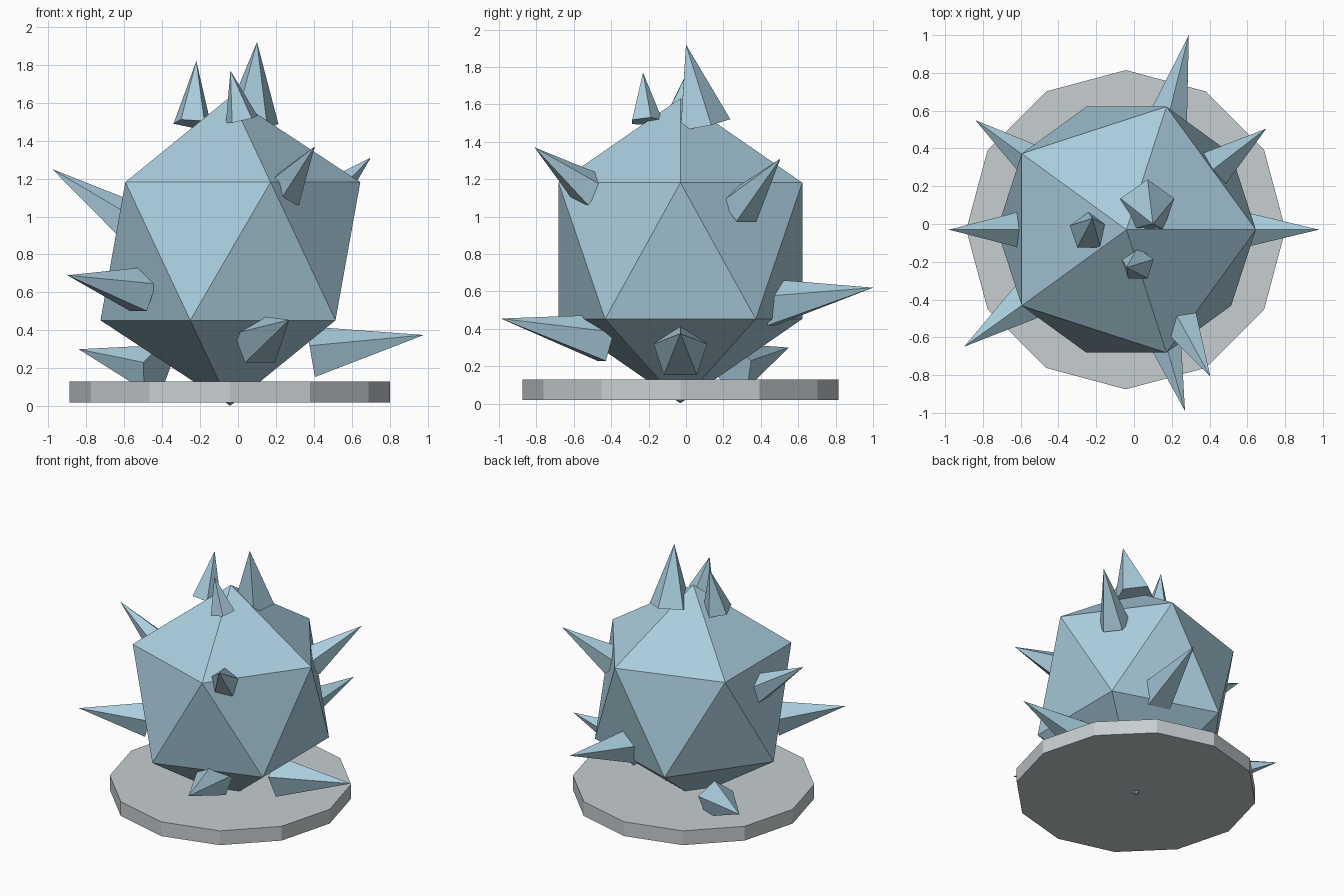
import bpy
import math
from mathutils import Vector, Matrix

cube = bpy.data.objects.get("Cube")
if cube:
    bpy.data.objects.remove(cube, do_unlink=True)


def make_material(name, rgb):
    mat = bpy.data.materials.new(name)
    mat.use_nodes = True
    mat.diffuse_color = (*rgb, 1)
    mat.node_tree.nodes["Principled BSDF"].inputs["Base Color"].default_value = (*rgb, 1)
    return mat


ice_blue = make_material("ice blue", (0.40, 0.61, 0.72))
pale_grey = make_material("pale grey", (0.57, 0.61, 0.63))


def finish(name, mat):
    obj = bpy.context.object
    obj.name = name
    obj.data.materials.append(mat)
    return obj


def spike(name, base, tip, radius):
    """Five-sided cone from base centre to tip, one base corner turned upward."""
    base, tip = Vector(base), Vector(tip)
    axis = (tip - base).normalized()
    up = Vector((0, 1, 0)) if axis.z > 0.8 else Vector((0, 0, 1))
    side = up.cross(axis).normalized()
    turn = Matrix((side, axis.cross(side), axis)).transposed()
    bpy.ops.mesh.primitive_cone_add(vertices=5, radius1=radius, radius2=0,
                                    depth=(tip - base).length)
    obj = finish(name, ice_blue)
    obj.matrix_world = Matrix.Translation((base + tip) / 2) @ turn.to_4x4()


# Faceted body, slightly taller than wide
bpy.ops.mesh.primitive_ico_sphere_add(subdivisions=1, radius=1, location=(-0.04, -0.03, 0.817))
body = finish("body", ice_blue)
body.scale = (0.766, 0.766, 0.815)

# Twelve-sided base plate
bpy.ops.mesh.primitive_cylinder_add(vertices=12, radius=0.845, depth=0.11,
                                    location=(-0.043, -0.03, 0.075))
finish("base_plate", pale_grey)

# Spikes: base centre, tip, radius
spikes = {
    "top_right_spike": ((-0.24, -0.04, 1.49), (-0.22, 0.03, 1.82), 0.105),
    "top_back_spike": ((0.07, 0.09, 1.49), (0.10, 0.00, 1.92), 0.15),
    "top_front_spike": ((0.02, -0.215, 1.51), (-0.04, -0.23, 1.77), 0.09),
    "upper_right_spike": ((-0.59, -0.03, 0.98), (-0.98, -0.03, 1.25), 0.11),
    "front_right_spike": ((-0.51, -0.37, 0.605), (-0.90, -0.65, 0.69), 0.13),
    "lower_back_right_spike": ((-0.43, 0.25, 0.19), (-0.84, 0.55, 0.30), 0.135),
    "lower_left_spike": ((0.385, -0.03, 0.273), (0.98, -0.03, 0.375), 0.15),
    "upper_front_left_spike": ((0.24, -0.51, 1.135), (0.405, -0.81, 1.37), 0.11),
    "upper_back_left_spike": ((0.42, 0.29, 1.05), (0.70, 0.505, 1.31), 0.115),
    "back_spike": ((0.15, 0.44, 0.53), (0.29, 1.00, 0.62), 0.14),
    "lower_front_spike": ((0.11, -0.43, 0.34), (0.27, -0.99, 0.455), 0.14),
}
for name, (base, tip, radius) in spikes.items():
    spike(name, base, tip, radius)
